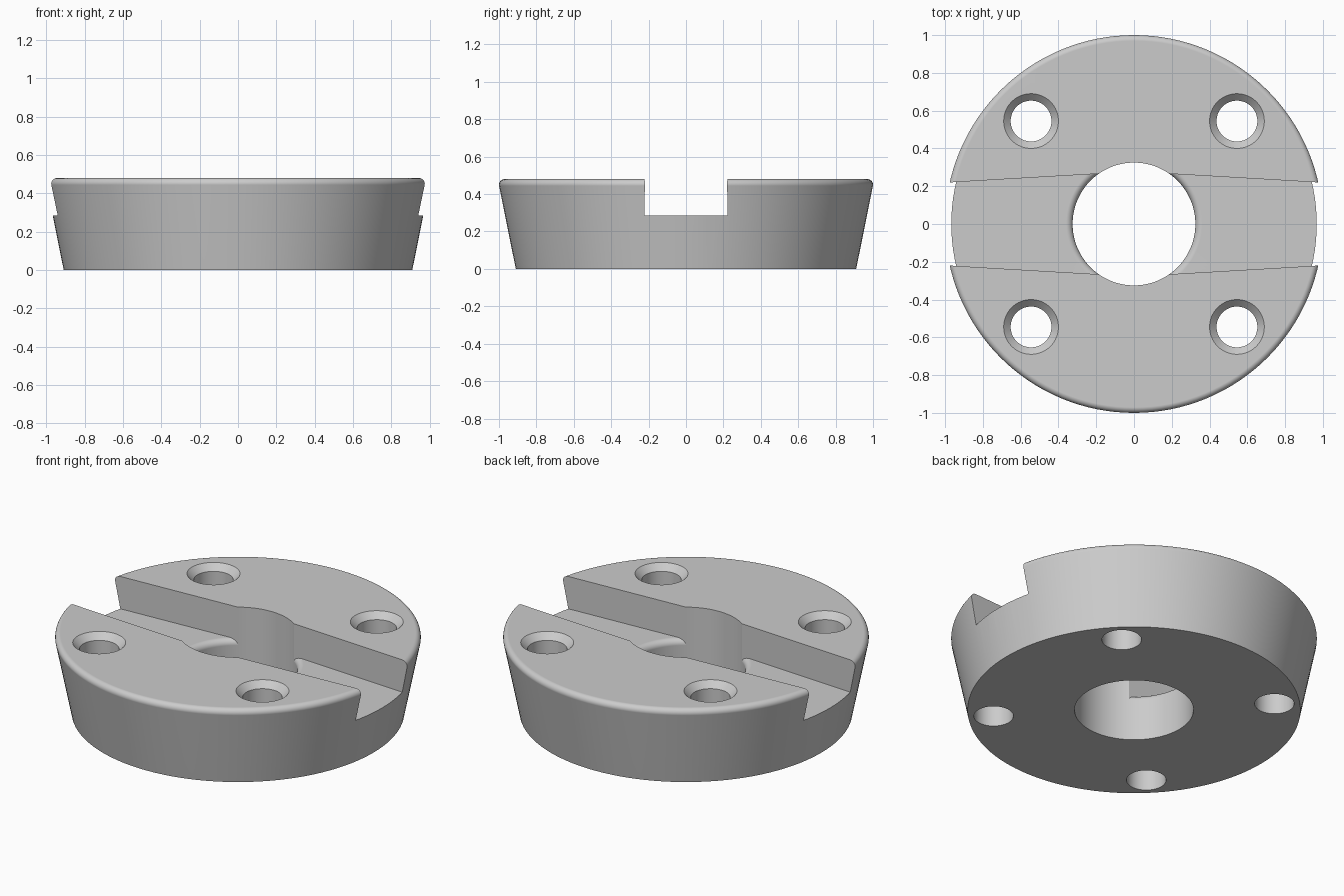
import bpy, bmesh, math

cube = bpy.data.objects.get("Cube")
if cube:
    bpy.data.objects.remove(cube, do_unlink=True)

HEIGHT, FLOOR, BORE = 0.48, 0.285, 0.325
SEGMENTS = 128

grey = bpy.data.materials.new("light grey metal")
grey.use_nodes = True
grey.diffuse_color = (0.6, 0.6, 0.6, 1)
grey.node_tree.nodes["Principled BSDF"].inputs["Base Color"].default_value = (0.6, 0.6, 0.6, 1)


def add_object(name, bm):
    bmesh.ops.remove_doubles(bm, verts=bm.verts, dist=1e-6)
    bmesh.ops.recalc_face_normals(bm, faces=bm.faces)
    mesh = bpy.data.meshes.new(name)
    bm.to_mesh(mesh)
    bm.free()
    mesh.materials.append(grey)
    obj = bpy.data.objects.new(name, mesh)
    bpy.context.collection.objects.link(obj)
    return obj


def arc(cx, cz, radius, start, end, steps=7):
    """Points on a circular fillet, angles in degrees."""
    angles = [math.radians(start + (end - start) * i / steps) for i in range(steps + 1)]
    return [(cx + radius * math.cos(a), cz + radius * math.sin(a)) for a in angles]


def lathe(name, profile, segments=SEGMENTS, x=0, y=0):
    """Solid of revolution from (radius, z) points, capped at both ends."""
    bm = bmesh.new()
    rings = []
    for r, z in profile:
        turns = [2 * math.pi * i / segments for i in range(segments)]
        rings.append([bm.verts.new((x + r * math.cos(t), y + r * math.sin(t), z)) for t in turns])
    for low, high in zip(rings, rings[1:]):
        for i in range(segments):
            j = (i + 1) % segments
            bm.faces.new((low[i], low[j], high[j], high[i]))
    bm.faces.new(rings[0])
    bm.faces.new(rings[-1])
    return add_object(name, bm)


def prism(name, outline, bottom, top):
    bm = bmesh.new()
    face = bm.faces.new([bm.verts.new((x, y, bottom)) for x, y in outline])
    extruded = bmesh.ops.extrude_face_region(bm, geom=[face])["geom"]
    verts = [g for g in extruded if isinstance(g, bmesh.types.BMVert)]
    bmesh.ops.translate(bm, verts=verts, vec=(0, 0, top - bottom))
    if not face.is_valid or len(bm.faces) < len(outline) + 2:
        bm.faces.new([v for v in bm.verts if abs(v.co.z - bottom) < 1e-6])
    return add_object(name, bm)


def boolean(target, cutter, operation):
    mod = target.modifiers.new("cut", "BOOLEAN")
    mod.operation, mod.solver, mod.object = operation, "EXACT", cutter
    bpy.context.view_layer.objects.active = target
    bpy.ops.object.modifier_apply(modifier=mod.name)
    bpy.data.objects.remove(cutter, do_unlink=True)


# Tapered disc with a rounded upper rim
body = lathe("flange_body", [(0.91, 0)] + arc(0.97, HEIGHT - 0.03, 0.03, -11.3, 90))

# Central bore
boolean(body, lathe("bore_cutter", [(BORE, -0.1), (BORE, 0.7)]), "DIFFERENCE")

# Four countersunk bolt holes
for sx in (-1, 1):
    for sy in (-1, 1):
        hole = [(0.108, -0.1), (0.108, HEIGHT - 0.037), (0.145, HEIGHT), (0.145, 0.7)]
        boolean(body, lathe("bolt_hole_cutter", hole, 64, sx * 0.545, sy * 0.545), "DIFFERENCE")

# Cross slot, widest at the centre, its floor rounding over into the bore
outline = [(-1.2, -0.207), (0, -0.277), (1.2, -0.207), (1.2, 0.207), (0, 0.277), (-1.2, 0.207)]
slot = prism("slot_cutter", outline, 0.1, 0.8)
lip = 0.035
envelope = [(0.3, 0.2)] + arc(BORE + lip, FLOOR - lip, lip, 180, 90) + [(1.3, FLOOR), (1.3, 0.7)]
boolean(slot, lathe("slot_envelope", envelope), "INTERSECT")
boolean(body, slot, "DIFFERENCE")

# Smooth curved walls, crisp machined edges
bpy.ops.object.select_all(action="DESELECT")
body.select_set(True)
bpy.context.view_layer.objects.active = body
bpy.ops.object.shade_smooth_by_angle(angle=math.radians(30))
weighted = body.modifiers.new("flat_face_shading", "WEIGHTED_NORMAL")
weighted.keep_sharp = True
